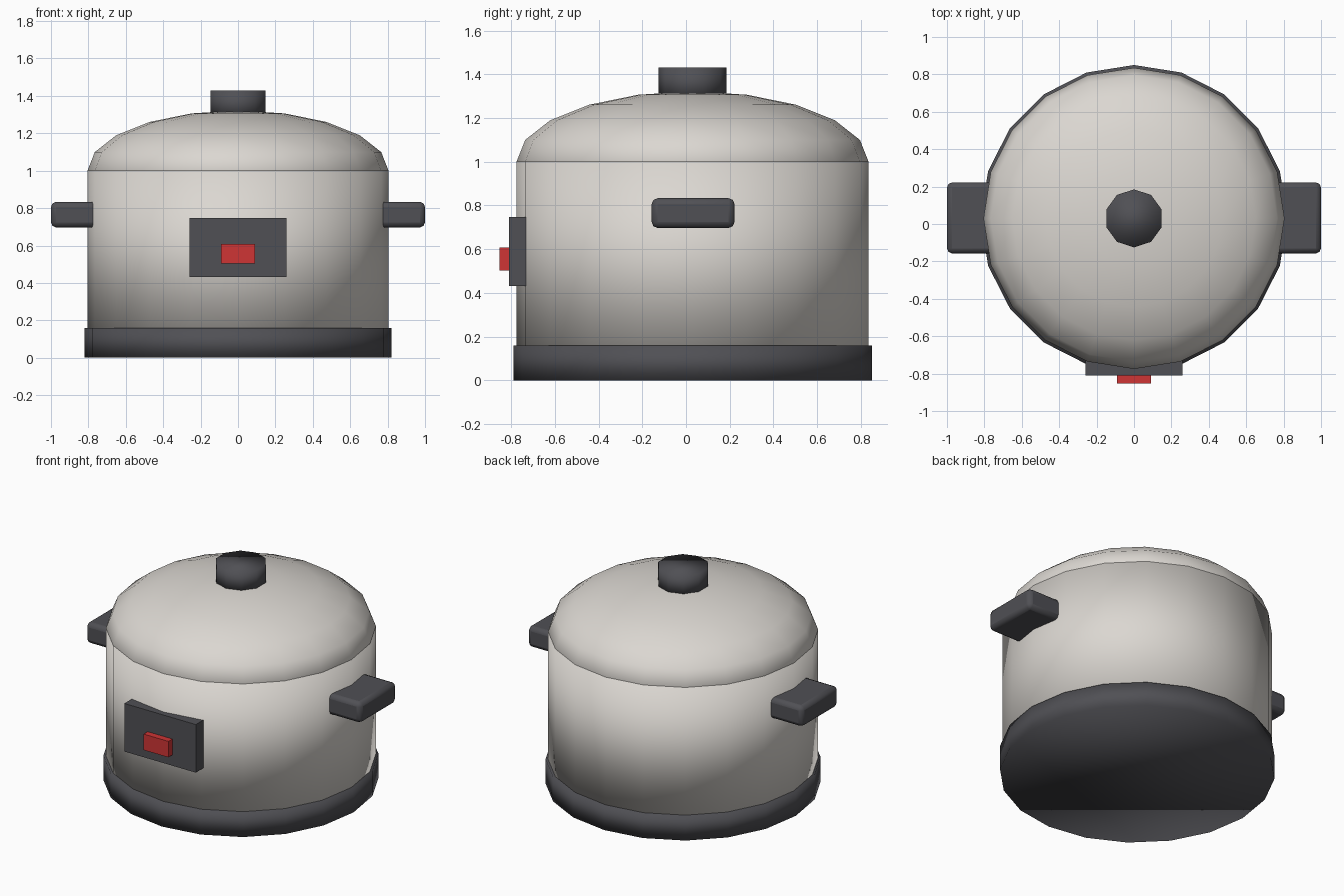
import bpy
from math import pi

cube = bpy.data.objects.get("Cube")
if cube:
    bpy.data.objects.remove(cube, do_unlink=True)

CENTRE_Y = 0.03


def material(name, colour):
    mat = bpy.data.materials.new(name)
    mat.use_nodes = True
    mat.diffuse_color = (*colour, 1)
    mat.node_tree.nodes["Principled BSDF"].inputs["Base Color"].default_value = (*colour, 1)
    return mat


cream = material("warm_white_enamel", (0.71, 0.68, 0.64))
dark = material("dark_grey_plastic", (0.08, 0.08, 0.09))
red = material("red_switch", (0.62, 0.035, 0.035))


def finish(name, mat):
    obj = bpy.context.object
    obj.name = name
    obj.data.materials.append(mat)
    return obj


def drum(name, mat, sides, radius, bottom, top):
    """Upright cylinder, softly shaded all over, with a corner facing the back."""
    bpy.ops.mesh.primitive_cylinder_add(
        vertices=sides, radius=radius, depth=top - bottom,
        location=(0, CENTRE_Y, (bottom + top) / 2))
    bpy.ops.object.shade_smooth()
    return finish(name, mat)


def box(name, mat, low, high):
    """Box between two opposite corners."""
    bpy.ops.mesh.primitive_cube_add(
        size=1, location=[(a + b) / 2 for a, b in zip(low, high)])
    obj = finish(name, mat)
    obj.scale = [b - a for a, b in zip(low, high)]
    bpy.ops.object.transform_apply(location=False, rotation=False, scale=True)
    return obj


# Base ring and pot body
drum("base", dark, 20, 0.82, 0, 0.16)
drum("body", cream, 20, 0.805, 0.1, 1.0)

# Domed lid: the lower half sits inside the body
bpy.ops.mesh.primitive_uv_sphere_add(
    segments=20, ring_count=10, radius=1, location=(0, CENTRE_Y, 1.0))
lid = finish("lid", cream)
lid.scale = (0.805, 0.805, 0.322)
bpy.ops.object.transform_apply(location=False, rotation=False, scale=True)
bpy.ops.object.shade_smooth()

# Lid knob
drum("lid_knob", dark, 10, 0.155, 1.29, 1.43)

# Side handles with rounded edges
for side, sign in (("left", 1), ("right", -1)):
    ends = sorted((sign * 0.72, sign * 1.0))
    handle = box(side + "_handle", dark, (ends[0], -0.157, 0.697), (ends[1], 0.222, 0.833))
    bevel = handle.modifiers.new("rounded_edges", "BEVEL")
    bevel.width = 0.027
    bevel.segments = 2
    bpy.ops.object.shade_smooth_by_angle(angle=pi / 6)

# Control panel and switch on the front
box("control_panel", dark, (-0.26, -0.81, 0.432), (0.26, -0.732, 0.748))
box("switch", red, (-0.09, -0.852, 0.503), (0.09, -0.8, 0.608))
